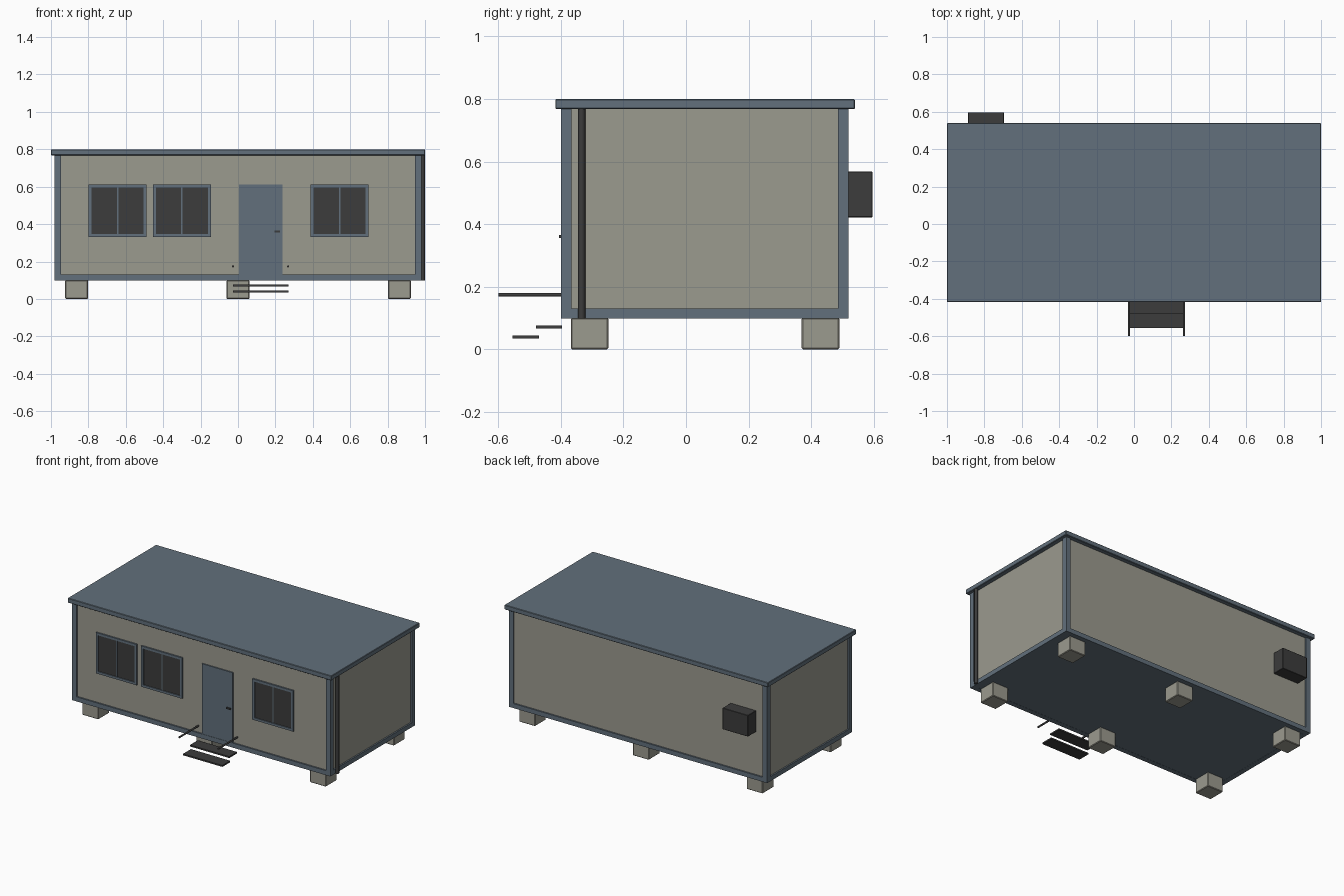
import bpy, math

if "Cube" in bpy.data.objects:
    bpy.data.objects.remove(bpy.data.objects["Cube"])


def material(name, rgb):
    m = bpy.data.materials.new(name)
    m.diffuse_color = (*rgb, 1)
    m.use_nodes = True
    m.node_tree.nodes["Principled BSDF"].inputs["Base Color"].default_value = m.diffuse_color
    return m


SLATE = material("slate blue", (0.122, 0.162, 0.200))
WALL = material("warm grey", (0.33, 0.325, 0.275))
DARK = material("charcoal", (0.045, 0.045, 0.045))


def box(name, mat, x, y, z, bevel=0):
    """Box from (min, max) ranges on each axis, with optional chamfer."""
    bpy.ops.mesh.primitive_cube_add(size=1, location=[(a + b) / 2 for a, b in (x, y, z)])
    o = bpy.context.object
    o.name = name
    o.scale = [b - a for a, b in (x, y, z)]
    bpy.ops.object.transform_apply(location=False, rotation=False, scale=True)
    o.data.materials.append(mat)
    if bevel:
        m = o.modifiers.new("bevel", "BEVEL")
        m.width, m.segments = bevel, 1
    return o


def rod(name, mat, loc, radius, length, rot=(0, 0, 0)):
    bpy.ops.mesh.primitive_cylinder_add(vertices=8, radius=radius, depth=length,
                                        location=loc, rotation=rot)
    o = bpy.context.object
    o.name = name
    o.data.materials.append(mat)
    bpy.ops.object.shade_smooth_by_angle(angle=math.radians(50))
    return o


X, Y0, Y1, P = 0.98, -0.40, 0.52, 0.034   # body extents and post width

# Body: roof slab, recessed walls, floor
box("roof", SLATE, (-1, 1), (-0.418, 0.54), (0.768, 0.80), 0.003)
box("walls", WALL, (-X + 0.01, X - 0.01), (Y0 + 0.01, Y1 - 0.01), (0.105, 0.77))
box("floor", SLATE, (-X + 0.003, X - 0.003), (Y0 + 0.003, Y1 - 0.003), (0.10, 0.128))

# Corner posts and bottom rails
for xa in (-X, X - P):
    for ya in (Y0, Y1 - P):
        box("corner_post", SLATE, (xa, xa + P), (ya, ya + P), (0.099, 0.769))
    box("side_rail", SLATE, (xa, xa + P), (Y0 + P, Y1 - P), (0.099, 0.13))
for ya in (Y0, Y1 - P):
    box("long_rail", SLATE, (-X + P, X - P), (ya, ya + P), (0.099, 0.13))

# Foundation blocks
for cx in (-0.863, 0, 0.863):
    for ya in (-0.368, 0.37):
        box("footing", WALL, (cx - 0.061, cx + 0.061), (ya, ya + 0.12), (0, 0.1), 0.004)

# Windows: frame bars, two glass panes, centre mullion
F = 0.016
for x0 in (-0.798, -0.455, 0.388):
    x1, z0, z1, fy = x0 + 0.31, 0.331, 0.611, (-0.4, -0.385)
    for a in (x0, x1 - F):
        box("window_jamb", SLATE, (a, a + F), fy, (z0, z1))
    for a in (z0, z1 - F):
        box("window_rail", SLATE, (x0 + F, x1 - F), fy, (a, a + F))
    box("window_glass", DARK, (x0 + F, x1 - F), (-0.394, -0.386), (z0 + F, z1 - F))
    cx = (x0 + x1) / 2
    box("window_mullion", SLATE, (cx - 0.004, cx + 0.004), (-0.397, -0.385), (z0 + F, z1 - F))

# Door and handle
box("door", SLATE, (0.005, 0.238), (-0.398, -0.385), (0.13, 0.611))
box("door_handle", DARK, (0.194, 0.224), (-0.406, -0.397), (0.355, 0.365))

# Entry steps and hand rails
box("upper_step", DARK, (-0.028, 0.27), (-0.48, -0.396), (0.066, 0.076))
box("lower_step", DARK, (-0.028, 0.27), (-0.555, -0.47), (0.034, 0.044))
for x in (-0.027, 0.268):
    rod("hand_rail", DARK, (x, -0.495, 0.174), 0.006, 0.21, (math.pi / 2, 0, 0))

# Drain pipe on the right side, cooling unit on the back
rod("drain_pipe", DARK, (0.988, -0.334, 0.434), 0.012, 0.67)
box("cooling_unit", DARK, (-0.888, -0.695), (0.508, 0.597), (0.422, 0.568), 0.002)
